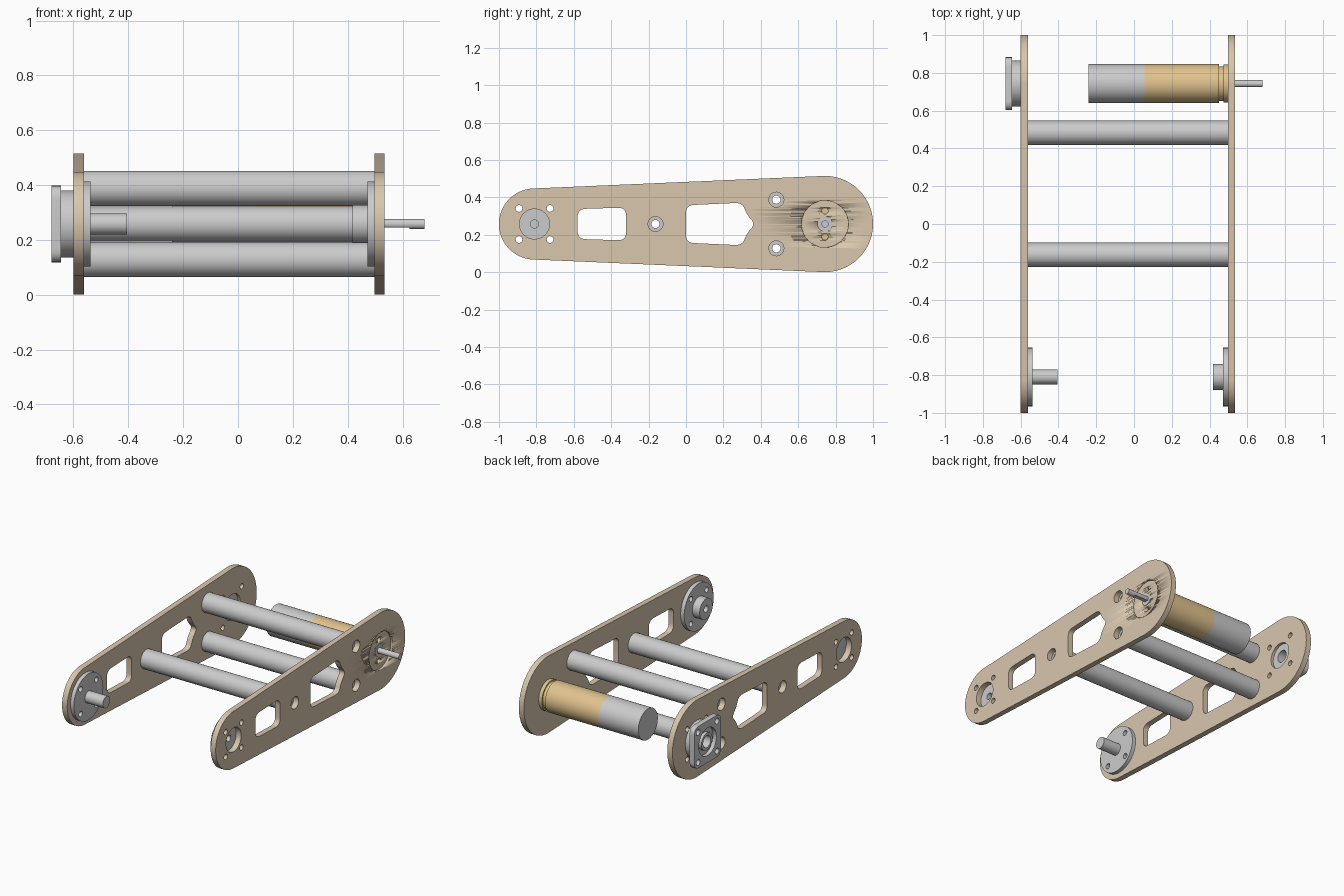
import bpy, math
from mathutils import Matrix

if "Cube" in bpy.data.objects:
    bpy.data.objects.remove(bpy.data.objects["Cube"])

ZC = 0.258            # height of the shared axis line
YS, YB = -0.81, 0.743  # centres of the small and big plate ends
# profiles are drawn in (y, z) and extruded along x
TO_WORLD = Matrix(((0, 0, 1, 0), (1, 0, 0, 0), (0, 1, 0, 0), (0, 0, 0, 1)))


def material(name, rgb):
    m = bpy.data.materials.new(name)
    m.diffuse_color = (*rgb, 1)
    m.use_nodes = True
    m.node_tree.nodes["Principled BSDF"].inputs["Base Color"].default_value = m.diffuse_color
    return m


wood = material("tan_plate", (0.69, 0.57, 0.42))
gold = material("gold_gearbox", (0.75, 0.55, 0.27))
silver = material("light_motor", (0.75, 0.75, 0.75))


def circle(y, z, r, n=48):
    return [(y + r * math.cos(2 * math.pi * i / n), z + r * math.sin(2 * math.pi * i / n)) for i in range(n)]


def arc(y, z, r, a0, a1, n):
    return [(y + r * math.cos(a0 + (a1 - a0) * i / n), z + r * math.sin(a0 + (a1 - a0) * i / n)) for i in range(n + 1)]


def rounded(points, r, n=6):
    out = []
    for i, (y, z) in enumerate(points):
        ends = []
        for q in (points[i - 1], points[(i + 1) % len(points)]):
            d = math.dist((y, z), q)
            t = min(r, d * 0.45) / d
            ends.append((y + (q[0] - y) * t, z + (q[1] - z) * t))
        a, b = ends
        for k in range(n + 1):
            t = k / n
            out.append(tuple((1 - t) ** 2 * a[j] + 2 * t * (1 - t) * (y, z)[j] + t * t * b[j] for j in (0, 1)))
    return out


def bolts(y, d, r):
    return [circle(y + a * d, ZC + b * d, r, 20) for a in (-1, 1) for b in (-1, 1)]


def part(name, layers, mat=None):
    """Stack of extruded layers: (x0, x1, outline, holes...)"""
    objs = []
    for x0, x1, *loops in layers:
        cu = bpy.data.curves.new(name, 'CURVE')
        cu.dimensions = '2D'
        cu.fill_mode = 'BOTH'
        cu.extrude = (x1 - x0) / 2
        for loop in loops:
            sp = cu.splines.new('POLY')
            sp.points.add(len(loop) - 1)
            for p, (y, z) in zip(sp.points, loop):
                p.co = (y, z, 0, 1)
            sp.use_cyclic_u = True
        tmp = bpy.data.objects.new(name, cu)
        bpy.context.collection.objects.link(tmp)
        dg = bpy.context.evaluated_depsgraph_get()
        me = bpy.data.meshes.new_from_object(tmp.evaluated_get(dg))
        bpy.data.objects.remove(tmp)
        me.transform(Matrix.Translation(((x0 + x1) / 2, 0, 0)) @ TO_WORLD)
        ob = bpy.data.objects.new(name, me)
        bpy.context.collection.objects.link(ob)
        objs.append(ob)
    bpy.ops.object.select_all(action='DESELECT')
    for ob in objs:
        ob.select_set(True)
    ob = objs[0]
    bpy.context.view_layer.objects.active = ob
    if len(objs) > 1:
        bpy.ops.object.join()
    bpy.ops.object.mode_set(mode='EDIT')
    bpy.ops.mesh.select_all(action='SELECT')
    bpy.ops.mesh.remove_doubles(threshold=1e-5)
    bpy.ops.mesh.normals_make_consistent()
    bpy.ops.object.mode_set(mode='OBJECT')
    bpy.ops.object.shade_smooth_by_angle(angle=math.radians(30))
    ob.data.materials.clear()
    if mat:
        ob.data.materials.append(mat)
    return ob


# side plate outline: two arcs joined by their tangents
R, r = 0.257, 0.19
a = math.pi / 2 + math.asin((R - r) / (YB - YS))
outline = arc(YB, ZC, R, -a, a, 48) + arc(YS, ZC, r, a, 2 * math.pi - a, 40)

# windows, rod holes and hub holes shared by both plates
front_window = rounded([(-0.58, ZC + 0.08), (-0.32, ZC + 0.088), (-0.32, ZC - 0.088), (-0.58, ZC - 0.08)], 0.045)
rear_half = [(0.0, 0.1), (0.30, 0.114), (0.325, 0.05), (0.37, 0.0)]
rear_window = rounded([(y, ZC + h) for y, h in rear_half] +
                      [(y, ZC - h) for y, h in reversed(rear_half[:-1])], 0.04)
rods = {"front_rod": (-0.163, ZC), "upper_rod": (0.483, ZC + 0.13), "lower_rod": (0.483, ZC - 0.13)}
common = [front_window, rear_window, circle(YS, ZC, 0.08)] + bolts(YS, 0.083, 0.018)
common += [circle(y, z, 0.04, 32) for y, z in rods.values()]

# left plate, drilled for the bearing
part("left_plate", [(-0.6, -0.562, outline, circle(YB, ZC, 0.085), *bolts(YB, 0.1, 0.018), *common)], wood)

# right plate, drilled for the motor, with a shallow round recess
screws = [circle(YB, ZC + s * 0.07, 0.017, 20) for s in (-1, 1)]
right = part("right_plate", [(0.498, 0.535, outline, circle(YB, ZC, 0.04, 32), *screws, *common)], wood)
cutter = part("recess_cutter", [(0.521, 0.56, circle(YB, ZC, 0.125, 64))])
mod = right.modifiers.new("recess", 'BOOLEAN')
mod.operation = 'DIFFERENCE'
mod.object = cutter
mod.solver = 'EXACT'
bpy.context.view_layer.objects.active = right
bpy.ops.object.modifier_apply(modifier="recess")
bpy.data.objects.remove(cutter)

# hollow cross rods
for name, (y, z) in rods.items():
    part(name, [(-0.562, 0.498, circle(y, z, 0.064), circle(y, z, 0.022, 24))])

# left hub: drilled flange with stub shaft
part("left_hub", [(-0.562, -0.537, circle(YS, ZC, 0.155, 64), *bolts(YS, 0.083, 0.018)),
                  (-0.537, -0.405, circle(YS, ZC, 0.039))])

# right hub: drilled flange with bored collar
bore = circle(YS, ZC, 0.022, 24)
part("right_hub", [(0.472, 0.498, circle(YS, ZC, 0.155, 64), bore, *bolts(YS, 0.083, 0.018)),
                   (0.418, 0.472, circle(YS, ZC, 0.069), bore)])

# gear motor: can, gearbox with groove, boss and flatted shaft
part("motor_can", [(-0.24, 0.055, circle(YB, ZC, 0.103, 64))], silver)
part("gearbox", [(0.055, 0.45, circle(YB, ZC, 0.103, 64)), (0.45, 0.474, circle(YB, ZC, 0.092, 64)),
                 (0.474, 0.498, circle(YB, ZC, 0.101, 64))], gold)
part("gearbox_boss", [(0.498, 0.523, circle(YB, ZC, 0.04, 32))])
flat = [(y, max(z, ZC - 0.013)) for y, z in circle(YB, ZC, 0.019, 32) if z > ZC - 0.0135]
part("motor_shaft", [(0.523, 0.625, flat), (0.625, 0.68, circle(YB, ZC, 0.019, 32))])

# square flange bearing outside the left plate
h = 0.14
square = rounded([(YB - h, ZC - h), (YB + h, ZC - h), (YB + h, ZC + h), (YB - h, ZC + h)], 0.05)
part("bearing_housing", [(-0.645, -0.6, circle(YB, ZC, 0.122, 64), circle(YB, ZC, 0.092)),
                         (-0.68, -0.645, square, circle(YB, ZC, 0.092), *bolts(YB, 0.1, 0.02))])
part("bearing_race", [(-0.655, -0.58, circle(YB, ZC, 0.092), circle(YB, ZC, 0.04, 32)),
                      (-0.675, -0.655, circle(YB, ZC, 0.058), circle(YB, ZC, 0.04, 32))])
